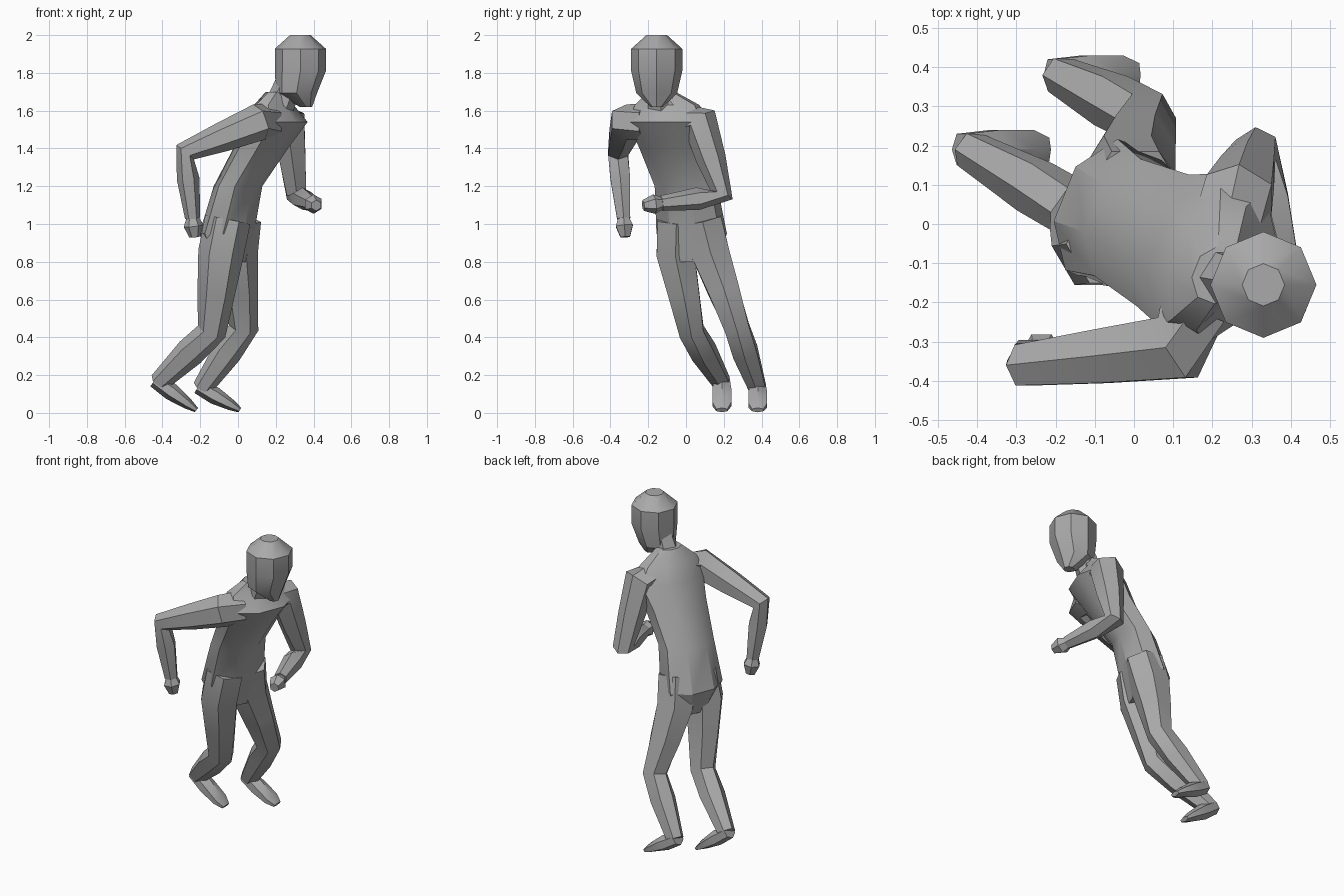
import bpy, bmesh, math
from mathutils import Vector

cube = bpy.data.objects.get("Cube")
if cube:
    bpy.data.objects.remove(cube, do_unlink=True)

clay = bpy.data.materials.new("clay_grey")
clay.use_nodes = True
grey = (0.4, 0.4, 0.4, 1)
clay.diffuse_color = grey
clay.node_tree.nodes["Principled BSDF"].inputs["Base Color"].default_value = grey

# Directions: the trunk is turned a little to its own right
FORWARD = Vector((1, 0, 0))
LEFTWARD = Vector((0, 1, 0))
UP = Vector((0, 0, 1))
SHOULDER_LINE = (LEFTWARD + FORWARD * 0.4).normalized()
# Turned half a facet, so that an eight-sided ring has a corner at the front
HALF_FACET = LEFTWARD + FORWARD * math.tan(math.pi / 8)


def ring_points(centre, tangent, ref, wide, deep, sides):
    """Return a regular ring of points square to the tangent."""
    across = (ref - tangent * ref.dot(tangent)).normalized()
    out = tangent.cross(across)
    grow = 1 / math.cos(math.pi / sides)
    points = []
    for k in range(sides):
        angle = math.tau * (k + 0.5) / sides
        points.append(centre + grow * (across * wide * math.cos(angle) + out * deep * math.sin(angle)))
    return points


def loft(name, centres, widths, depth_ratio=1, sides=6, ref=LEFTWARD, axis=None):
    """Skin rings along a path; depth_ratio is one value or one for each ring."""
    bm = bmesh.new()
    loops = []
    last = len(centres) - 1
    for i, (centre, wide) in enumerate(zip(centres, widths)):
        tangent = axis or (centres[min(i + 1, last)] - centres[max(i - 1, 0)]).normalized()
        ratio = depth_ratio[i] if isinstance(depth_ratio, tuple) else depth_ratio
        points = ring_points(centre, tangent, ref, wide, wide * ratio, sides)
        loops.append([bm.verts.new(point) for point in points])
    for lower, upper in zip(loops, loops[1:]):
        for k in range(sides):
            following = (k + 1) % sides
            bm.faces.new((lower[k], lower[following], upper[following], upper[k]))
    bm.faces.new(loops[0])
    bm.faces.new(loops[-1])
    bmesh.ops.recalc_face_normals(bm, faces=bm.faces)
    mesh = bpy.data.meshes.new(name)
    bm.to_mesh(mesh)
    bm.free()
    mesh.materials.append(clay)
    obj = bpy.data.objects.new(name, mesh)
    bpy.context.collection.objects.link(obj)
    bpy.ops.object.select_all(action='DESELECT')
    obj.select_set(True)
    bpy.context.view_layer.objects.active = obj
    bpy.ops.object.shade_smooth_by_angle(angle=math.radians(32))


def limb(name, girdle, root, joint, end, radii, depth_ratio=1, ref=LEFTWARD):
    """Taper from the root over the bent joint to the end, starting inside the trunk."""
    thick, middle, thin = radii
    path = [root.lerp(girdle, 0.5), root, root.lerp(joint, 0.5), joint, joint.lerp(end, 0.4), end]
    widths = [thick, thick, (thick + middle) / 2, middle, middle, thin]
    loft(name, path, widths, depth_ratio, ref=ref)


def hand(name, elbow, wrist, ref):
    """Continue the forearm into a closed fist."""
    reach = (wrist - elbow).normalized() * 0.1
    path = [wrist, wrist + reach * 0.4, wrist + reach]
    loft(name, path, (0.03, 0.045, 0.025), ref=ref)


def foot(name, ankle):
    """Slope from the raised heel down to the thin toe."""
    toe = Vector((ankle.x + 0.2, ankle.y, 0.015))
    heel = ankle.lerp(toe, -0.1)
    path = [heel, heel.lerp(toe, 0.4), heel.lerp(toe, 0.8), toe]
    loft(name, path, (0.04, 0.05, 0.05, 0.03), (0.9, 0.8, 0.5, 0.4))


# Leaning trunk with sloping shoulders
crotch = Vector((-0.05, 0.04, 0.8))
pelvis = Vector((-0.06, 0.03, 0.95))
belly = Vector((0, 0, 1.2))
ribs = Vector((0.12, -0.06, 1.4))
chest = Vector((0.2, -0.09, 1.54))
yoke = Vector((0.19, -0.1, 1.63))
collar = Vector((0.21, -0.13, 1.7))
loft("torso", [crotch, pelvis, belly, ribs, chest, yoke, collar],
     (0.12, 0.18, 0.16, 0.18, 0.21, 0.17, 0.07),
     depth_ratio=(0.7, 0.7, 0.7, 0.7, 0.7, 0.5, 0.8), sides=8, ref=SHOULDER_LINE, axis=UP)

# Head, narrow at the chin, on a short neck
skull = Vector((0.33, -0.155, 1.81))
levels = [-0.2 * math.cos(math.pi * (k + 0.5) / 5) for k in range(5)]
drift = (0.03, -0.02, 0, 0, 0)
loft("head", [skull + UP * level + FORWARD * shift for level, shift in zip(levels, drift)],
     (0.03, 0.1, 0.125, 0.125, 0.05), sides=8, ref=HALF_FACET, axis=UP)
loft("neck", [collar - UP * 0.1, collar.lerp(skull, 0.5)], (0.07, 0.06))

# Arms: the right elbow is thrown back, the left forearm crosses the front
shoulder_centre = Vector((0.19, -0.12, 1.54))
half_shoulders = SHOULDER_LINE * 0.21
arms = (
    ("right", shoulder_centre - half_shoulders, Vector((-0.28, -0.36, 1.38)),
     Vector((-0.24, -0.33, 1.03)), LEFTWARD),
    ("left", shoulder_centre + half_shoulders, Vector((0.31, 0.19, 1.15)),
     Vector((0.39, -0.13, 1.11)), FORWARD),
)
for side, shoulder, elbow, wrist, ref in arms:
    limb(side + "_arm", shoulder_centre, shoulder, elbow, wrist, (0.085, 0.052, 0.035), ref=ref)
    hand(side + "_hand", elbow, wrist, ref)

# Legs with bent knees and trailing shins, rooted high in the hips
half_hips = SHOULDER_LINE * 0.1
hip_centre = crotch.lerp(pelvis, 0.3)
legs = (
    ("right", -half_hips, Vector((-0.14, 0.03, 0.43)), Vector((-0.42, 0.19, 0.16))),
    ("left", half_hips, Vector((0.03, 0.27, 0.45)), Vector((-0.19, 0.38, 0.13))),
)
for side, offset, knee, ankle in legs:
    limb(side + "_leg", belly + offset * 0.5, hip_centre + offset, knee, ankle,
         (0.1, 0.065, 0.044), depth_ratio=1.05)
    foot(side + "_foot", ankle)
